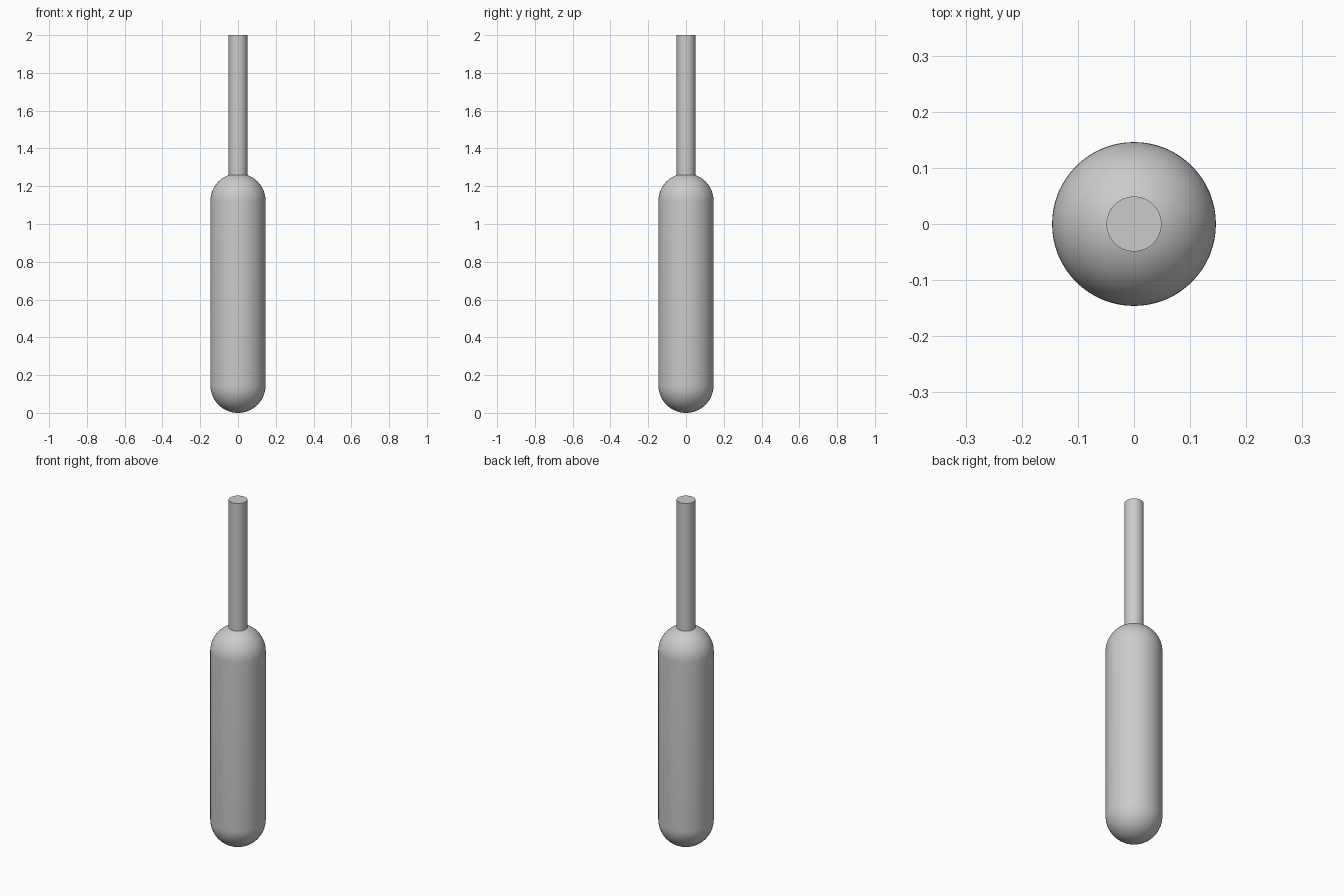
import bpy
import bmesh
from math import cos, sin, pi, radians
from mathutils import Matrix, Vector

cube = bpy.data.objects.get("Cube")
if cube:
    bpy.data.objects.remove(cube, do_unlink=True)

SEGMENTS = 64
BODY_RADIUS = 0.146
BODY_TOP = 1.268
STICK_RADIUS = 0.049
TOTAL_HEIGHT = 2.0

grey = bpy.data.materials.new("plain_grey")
grey.use_nodes = True
colour = (0.6, 0.6, 0.6, 1)
grey.diffuse_color = colour
grey.node_tree.nodes["Principled BSDF"].inputs["Base Color"].default_value = colour


def lathe(name, profile):
    """Revolve a list of (radius, height) points about the z axis."""
    bm = bmesh.new()
    verts = [bm.verts.new((r, 0, z)) for r, z in profile]
    edges = [bm.edges.new(pair) for pair in zip(verts, verts[1:])]
    bmesh.ops.spin(bm, geom=verts + edges, cent=(0, 0, 0), axis=(0, 0, 1),
                   angle=2 * pi, steps=SEGMENTS, use_merge=True)
    bmesh.ops.remove_doubles(bm, verts=bm.verts, dist=0.0001)
    bmesh.ops.recalc_face_normals(bm, faces=bm.faces)
    mesh = bpy.data.meshes.new(name)
    bm.to_mesh(mesh)
    bm.free()
    mesh.materials.append(grey)
    obj = bpy.data.objects.new(name, mesh)
    bpy.context.collection.objects.link(obj)
    bpy.ops.object.select_all(action="DESELECT")
    obj.select_set(True)
    bpy.context.view_layer.objects.active = obj
    bpy.ops.object.shade_smooth_by_angle(angle=radians(30))
    return obj


# Capsule body: two quarter arcs joined by the straight side
STEPS = 16
arc = [i * pi / 2 / STEPS for i in range(STEPS + 1)]
lower = [(BODY_RADIUS * sin(a), BODY_RADIUS * (1 - cos(a))) for a in arc]
upper = [(r, BODY_TOP - z) for r, z in reversed(lower)]
lathe("rounded_body", lower + upper)

# Straight stick, set slightly into the dome
base = BODY_TOP - 0.02
lathe("stick", [(0, base), (STICK_RADIUS, base),
                (STICK_RADIUS, TOTAL_HEIGHT), (0, TOTAL_HEIGHT)])
